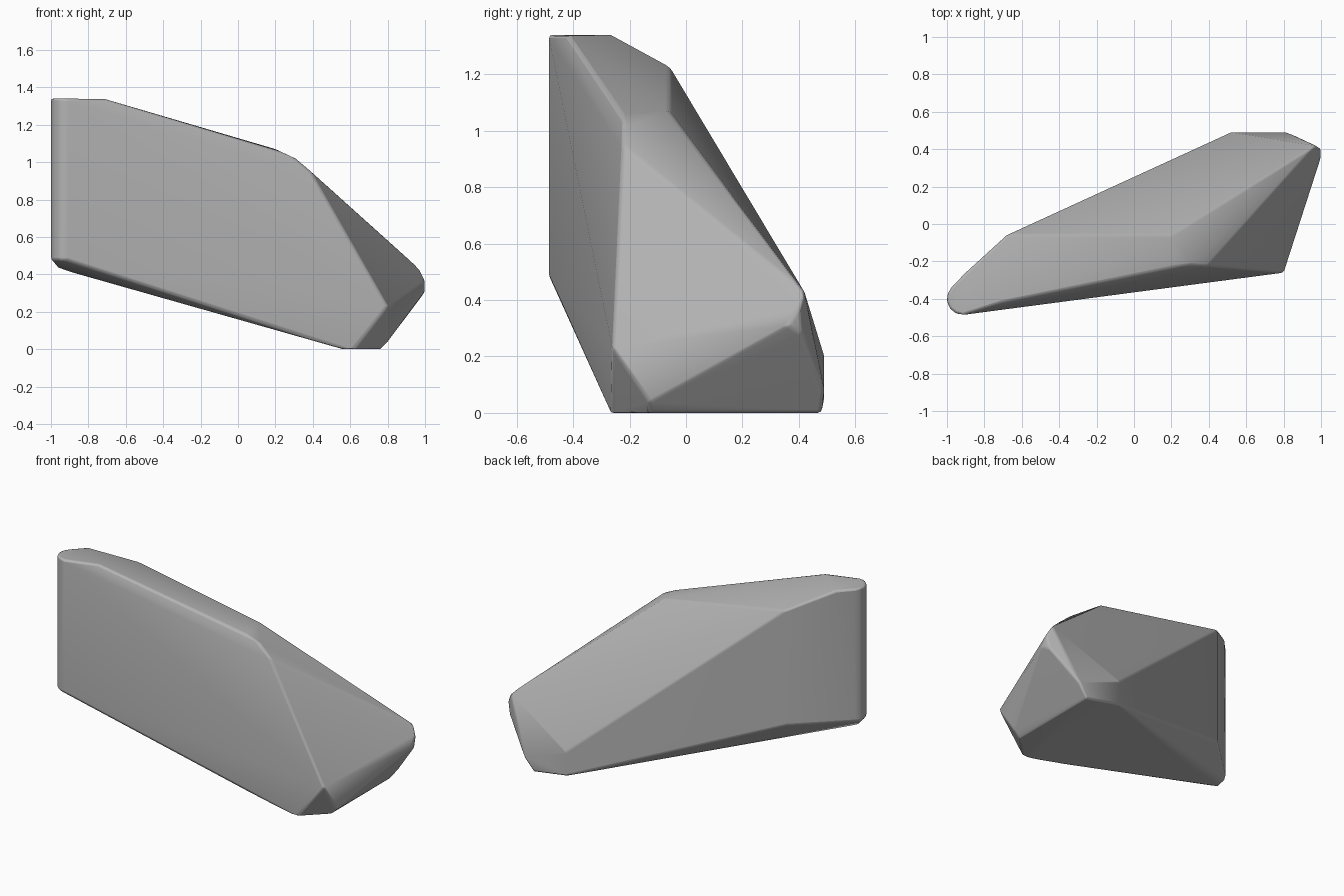
import bpy
import bmesh
import math
from mathutils import Vector

# Remove the default cube
default_cube = bpy.data.objects.get("Cube")
if default_cube:
    bpy.data.objects.remove(default_cube, do_unlink=True)


def make_material(name, colour):
    material = bpy.data.materials.new(name)
    material.use_nodes = True
    material.diffuse_color = colour
    shader = material.node_tree.nodes["Principled BSDF"]
    shader.inputs["Base Color"].default_value = colour
    shader.inputs["Roughness"].default_value = 0.8
    return material


def rounded_end(centre, radius, heights):
    """Vertical half-round end, repeated at each height."""
    points = []
    for height in heights:
        for degrees in range(135, 271, 27):
            angle = math.radians(degrees)
            points.append((centre[0] + radius * math.cos(angle),
                           centre[1] + radius * math.sin(angle), height))
    return points


def hull_object(name, points, material):
    """Wrap the corner points in a convex skin and merge flat faces."""
    bm = bmesh.new()
    for point in points:
        bm.verts.new(Vector(point))
    result = bmesh.ops.convex_hull(bm, input=bm.verts[:])
    spare = {item for item in result["geom_interior"] + result["geom_unused"]
             if isinstance(item, bmesh.types.BMVert)}
    bmesh.ops.delete(bm, geom=list(spare), context="VERTS")
    bmesh.ops.dissolve_limit(bm, angle_limit=math.radians(2),
                             verts=bm.verts[:], edges=bm.edges[:])
    bmesh.ops.recalc_face_normals(bm, faces=bm.faces[:])
    mesh = bpy.data.meshes.new(name)
    bm.to_mesh(mesh)
    bm.free()
    mesh.materials.append(material)
    obj = bpy.data.objects.new(name, mesh)
    bpy.context.collection.objects.link(obj)
    return obj


# Tall narrow end of the rock
tall_end = rounded_end((-0.915, -0.4), 0.086, (0.48, 1.34))
tall_end += [(-0.92, -0.38, 0.42), (-0.9, -0.26, 1.34), (-0.71, -0.42, 1.34)]

# Upper ridge, front shoulder and back corner
ridge = [(-0.68, -0.06, 1.23), (-0.68, -0.06, 0.48), (0.2, -0.06, 1.07),
         (0.22, -0.23, 1.06), (0.31, -0.22, 1.02), (0.39, -0.225, 0.95)]

# Low wide end: front point, foot, side corner and back edge
low_end = [(0.8, -0.26, 0.23), (0.56, -0.265, 0), (0.62, -0.265, 0),
           (0.76, -0.13, 0), (0.8, -0.13, 0.04),
           (0.97, 0.42, 0.43), (1, 0.4, 0.37), (1, 0.36, 0.31),
           (0.98, 0.41, 0.28), (0.52, 0.49, 0.2), (0.52, 0.49, 0.04),
           (0.82, 0.49, 0.08), (0.76, 0.48, 0)]

stone = make_material("stone grey", (0.45, 0.45, 0.45, 1))
rock = hull_object("rock", tall_end + ridge + low_end, stone)

# Slightly worn edges
worn = rock.modifiers.new("worn edges", "BEVEL")
worn.width = 0.012
worn.segments = 2
worn.limit_method = "ANGLE"
worn.angle_limit = math.radians(25)

# Soft shading across shallow edges
bpy.ops.object.select_all(action="DESELECT")
rock.select_set(True)
bpy.context.view_layer.objects.active = rock
bpy.ops.object.shade_smooth_by_angle(angle=math.radians(35))
soft = rock.modifiers.new("soft normals", "WEIGHTED_NORMAL")
soft.keep_sharp = True
